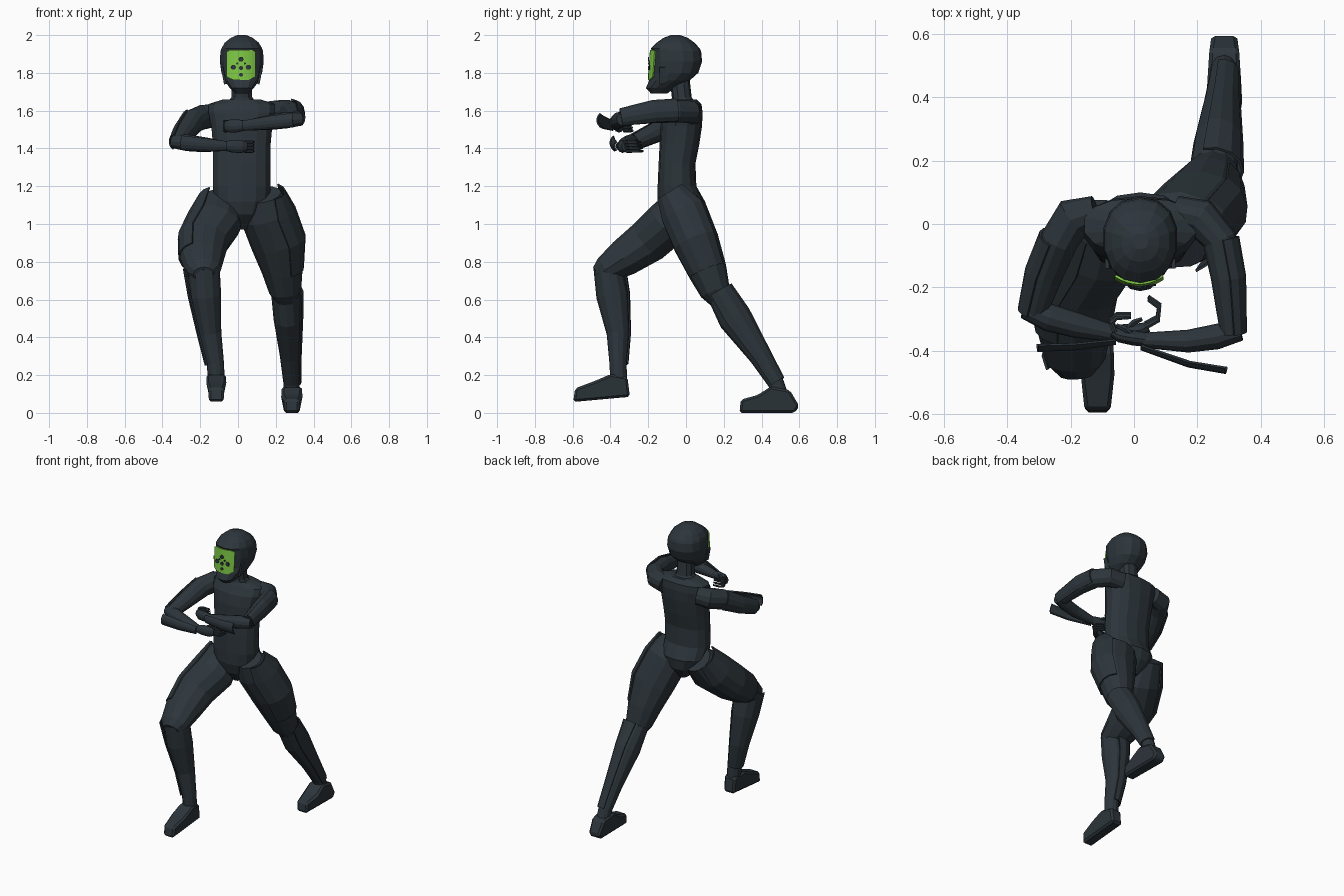
import bpy, bmesh, math
from mathutils import Vector


def mat(name, rgb):
    m = bpy.data.materials.new(name)
    m.diffuse_color = (*rgb, 1)
    return m


SLATE = mat("dark slate", (0.026, 0.036, 0.044))
GREEN = mat("visor green", (0.21, 0.58, 0.06))


def finish(name, bm, material, thick=0):
    bmesh.ops.recalc_face_normals(bm, faces=bm.faces)
    me = bpy.data.meshes.new(name)
    bm.to_mesh(me)
    bm.free()
    me.materials.append(material)
    ob = bpy.data.objects.new(name, me)
    bpy.context.collection.objects.link(ob)
    if thick:
        s = ob.modifiers.new("thickness", 'SOLIDIFY')
        s.thickness = thick
        s.offset = 0
    return ob


def skin(name, rings, closed=True, thick=0):
    """Bridge rings of points; closed tubes get end caps, open ones become plates."""
    bm = bmesh.new()
    vs = [[bm.verts.new(p) for p in r] for r in rings]
    n = len(rings[0])
    for a, b in zip(vs, vs[1:]):
        for i in range(n if closed else n - 1):
            j = (i + 1) % n
            bm.faces.new((a[i], a[j], b[j], b[i]))
    if closed:
        bm.faces.new(vs[0])
        bm.faces.new(vs[-1])
    return finish(name, bm, SLATE, thick)


def rings_along(path, ref, angles, scale=(1,)):
    """Elliptic rings (x, y, z, radius along ref, radius across) following a path."""
    pts = [Vector(p[:3]) for p in path]
    out = []
    for i, p in enumerate(path):
        t = (pts[min(i + 1, len(pts) - 1)] - pts[max(i - 1, 0)]).normalized()
        u = (ref - t * ref.dot(t)).normalized()
        v = t.cross(u)
        s = scale[min(i, len(scale) - 1)]
        out.append([pts[i] + u * p[3] * s * math.cos(a) + v * p[4] * s * math.sin(a)
                    for a in angles])
    return out


X, Z = Vector((1, 0, 0)), Vector((0, 0, 1))
FULL = [2 * math.pi * i / 12 for i in range(12)]


def arc(a, b, n=6):
    return [math.radians(a + (b - a) * i / (n - 1)) for i in range(n)]


def limb(name, path, ref):
    return skin(name, rings_along(path, ref, FULL))


def guard(name, path, ref, span, scale):
    return skin(name, rings_along(path, ref, arc(*span), scale), False, 0.008)


def stack(name, rows, cx, n=14, power=0.85):
    """Horizontal rings (z, front y, back y, half width)."""
    def sp(c):
        return math.copysign(abs(c) ** power, c)
    rings = []
    for z, f, b, w in rows:
        rings.append([(cx + w * sp(math.cos(2 * math.pi * (i + .5) / n)),
                       (f + b) / 2 + (b - f) / 2 * sp(math.sin(2 * math.pi * (i + .5) / n)), z)
                      for i in range(n)])
    return skin(name, rings)


# torso, neck and helmet
stack("torso", [(0.97, -0.06, 0.03, 0.03), (1.05, -0.13, 0.09, 0.11), (1.12, -0.15, 0.1, 0.15),
                (1.2, -0.15, 0.055, 0.156), (1.32, -0.145, 0.05, 0.155), (1.42, -0.14, 0.07, 0.156),
                (1.52, -0.135, 0.085, 0.165), (1.59, -0.12, 0.088, 0.18), (1.635, -0.09, 0.082, 0.18),
                (1.66, -0.07, 0.055, 0.1)], 0.02)
stack("neck", [(1.63, -0.08, 0.06, 0.09), (1.67, -0.075, 0.03, 0.058), (1.76, -0.085, 0.02, 0.052)], 0.02, 10)
stack("helmet", [(1.69, -0.185, -0.1, 0.035), (1.72, -0.212, -0.06, 0.065), (1.76, -0.195, 0.02, 0.095),
                 (1.80, -0.18, 0.065, 0.11), (1.86, -0.18, 0.085, 0.119), (1.915, -0.18, 0.08, 0.115),
                 (1.93, -0.186, 0.072, 0.11), (1.96, -0.155, 0.045, 0.092), (1.985, -0.12, 0.01, 0.06),
                 (2.0, -0.08, -0.03, 0.025)], 0.02, 14, 0.88)

# curved visor and its painted dots
VX = 0.016


def visor_y(x):
    return -0.193 + 4.2 * (x - VX) ** 2


bm = bmesh.new()
cols = []
for i in range(9):
    d = -0.075 + 0.15 * i / 8
    cut = 0.01 if i in (0, 8) else 0
    low = 1.762 + cut + (0.008 if abs(d) > 0.05 else 0)
    cols.append([bm.verts.new((VX + d, visor_y(VX + d) - 0.004, low)),
                 bm.verts.new((VX + d, visor_y(VX + d) + 0.006, 1.922 - cut))])
for a, b in zip(cols, cols[1:]):
    bm.faces.new((a[0], b[0], b[1], a[1]))
finish("visor", bm, GREEN, 0.008)
for k, (x, z, r) in enumerate([(0.016, 1.872, 0.014), (-0.024, 1.83, 0.015), (0.055, 1.83, 0.015),
                               (0.016, 1.826, 0.012), (0.016, 1.79, 0.011), (-0.004, 1.85, 0.006),
                               (0.036, 1.85, 0.006)]):
    bm = bmesh.new()
    bm.faces.new([bm.verts.new((x + r * math.cos(a), visor_y(x) - 0.006, z + r * math.sin(a)))
                  for a in [math.pi / 3 * i for i in range(6)]])
    finish(f"visor_dot_{k}", bm, SLATE, 0.006)

# helmet side tabs
for s in (-1, 1):
    bm = bmesh.new()
    bm.faces.new([bm.verts.new((0.02 + s * (0.105 if z > 1.8 else 0.088), y, z)) for y, z in
                  [(-0.14, 1.83), (-0.11, 1.83), (-0.1, 1.75), (-0.14, 1.74)]])
    finish("helmet_tab", bm, SLATE, 0.012)

# legs: paths from hip to ankle
thigh_back = [(0.13, -0.075, 1.155, 0.1, 0.075), (0.15, -0.01, 1.06, 0.145, 0.125),
              (0.21, 0.055, 0.9, 0.143, 0.122), (0.235, 0.115, 0.75, 0.108, 0.103),
              (0.25, 0.155, 0.64, 0.085, 0.08), (0.252, 0.175, 0.59, 0.055, 0.05)]
shin_back = [(0.25, 0.17, 0.64, 0.075, 0.065), (0.262, 0.255, 0.5, 0.074, 0.085),
             (0.275, 0.39, 0.3, 0.053, 0.056), (0.283, 0.475, 0.16, 0.043, 0.043),
             (0.285, 0.51, 0.06, 0.043, 0.043)]
thigh_front = [(-0.09, 0.01, 1.12, 0.1, 0.09), (-0.12, -0.09, 1.01, 0.143, 0.125),
               (-0.18, -0.2, 0.91, 0.133, 0.118), (-0.19, -0.33, 0.82, 0.118, 0.1),
               (-0.185, -0.43, 0.755, 0.095, 0.072), (-0.182, -0.475, 0.735, 0.055, 0.04)]
shin_front = [(-0.182, -0.415, 0.77, 0.085, 0.075), (-0.172, -0.39, 0.62, 0.083, 0.085),
              (-0.148, -0.36, 0.42, 0.06, 0.06), (-0.12, -0.36, 0.26, 0.046, 0.045),
              (-0.112, -0.355, 0.14, 0.043, 0.045)]
for tag, thigh, shin, calf_span in [("back", thigh_back, shin_back, (250, 390)),
                                    ("front", thigh_front, shin_front, (150, 290))]:
    limb(f"{tag}_thigh", thigh, X)
    limb(f"{tag}_shin", shin, X)
    guard(f"{tag}_calf_guard", shin[:4], X, calf_span, (1.25, 1.08, 1.1, 1.15))
# outer thigh plates rise above the hips
guard("back_thigh_guard", [(0.155, -0.085, 1.175, 0.095, 0.085)] + thigh_back[1:4], X, (-55, 65), (1, 1.06, 1.05, 1.04))
guard("front_thigh_guard", [(-0.11, 0.005, 1.14, 0.095, 0.095)] + thigh_front[1:4], X, (115, 235), (1, 1.06, 1.05, 1.04))


# boots: side profile extruded and bevelled, narrower at both ends
def boot(name, cx, profile):
    bm = bmesh.new()
    ys = [p[0] for p in profile]
    mid, half = (min(ys) + max(ys)) / 2, (max(ys) - min(ys)) / 2
    sides = []
    for s in (-1, 1):
        sides.append([bm.verts.new((cx + s * (0.055 - 0.016 * abs((y - mid) / half) ** 2), y, z)) for y, z in profile])
        bm.faces.new(sides[-1])
    n = len(profile)
    for i in range(n):
        j = (i + 1) % n
        bm.faces.new((sides[0][i], sides[0][j], sides[1][j], sides[1][i]))
    bmesh.ops.recalc_face_normals(bm, faces=bm.faces)
    bmesh.ops.bevel(bm, geom=bm.edges[:], offset=0.012, segments=1, affect='EDGES')
    finish(name, bm, SLATE)


boot("front_boot", -0.115, [(-0.597, 0.058), (-0.587, 0.13), (-0.48, 0.17), (-0.4, 0.205), (-0.31, 0.19), (-0.297, 0.085)])
boot("back_boot", 0.285, [(0.283, 0.0), (0.29, 0.07), (0.38, 0.095), (0.45, 0.14), (0.55, 0.12), (0.6, 0.035), (0.575, 0.0)])

# arms: shoulder to elbow, elbow to wrist
arms = {
    "right": ([(-0.12, 0.04, 1.575, 0.06, 0.05), (-0.19, 0.02, 1.565, 0.066, 0.066),
               (-0.235, -0.05, 1.545, 0.066, 0.06), (-0.28, -0.16, 1.485, 0.054, 0.055),
               (-0.315, -0.28, 1.43, 0.04, 0.04)],
              [(-0.345, -0.265, 1.437, 0.034, 0.034), (-0.27, -0.295, 1.43, 0.044, 0.044),
               (-0.18, -0.32, 1.42, 0.04, 0.04), (-0.06, -0.347, 1.412, 0.025, 0.026)],
              (20, 140), (35, 145)),
    "left": ([(0.13, 0.04, 1.585, 0.06, 0.05), (0.21, 0.02, 1.595, 0.06, 0.062),
              (0.27, -0.05, 1.597, 0.06, 0.055), (0.293, -0.17, 1.59, 0.056, 0.05),
              (0.308, -0.345, 1.56, 0.04, 0.036)],
             [(0.335, -0.335, 1.555, 0.034, 0.034), (0.26, -0.356, 1.55, 0.043, 0.04),
              (0.17, -0.37, 1.538, 0.04, 0.036), (0.03, -0.367, 1.52, 0.026, 0.024)],
             (220, 350), (215, 325))}
for tag, (upper, fore, up_span, fore_span) in arms.items():
    limb(f"{tag}_upper_arm", upper, Z)
    limb(f"{tag}_forearm", fore, Z)
    guard(f"{tag}_upper_arm_guard", upper[2:], Z, up_span, (1.08, 1.15, 1.25))
    # forearm plate flares away from the elbow
    side, flare = (-1, (0.062, 0.036, 0.002)) if tag == "right" else (1, (0.075, 0.045, 0.002))
    shifted = [(x + side * e, y - d, z, a, b) for (x, y, z, a, b), d, e in
               zip(fore[1:], flare, (0.035, 0.01, 0))]
    guard(f"{tag}_forearm_guard", shifted, Z, fore_span, (1.0, 1.0, 1.15))

# hands: palm plus four thin curled fingers and a thumb
palms = {
    "right": [(-0.075, -0.345, 1.412, 0.022, 0.022), (-0.03, -0.34, 1.412, 0.034, 0.024),
              (0.02, -0.335, 1.41, 0.034, 0.022), (0.045, -0.325, 1.41, 0.024, 0.016)],
    "left": [(0.045, -0.366, 1.522, 0.024, 0.022), (0.0, -0.36, 1.52, 0.034, 0.024),
             (-0.045, -0.352, 1.518, 0.034, 0.022), (-0.068, -0.34, 1.518, 0.024, 0.016)]}
curls = {"right": [(0.035, -0.327), (0.075, -0.305), (0.08, -0.265), (0.045, -0.24)],
         "left": [(-0.06, -0.342), (-0.072, -0.315), (-0.055, -0.297), (-0.01, -0.295)]}
for tag in palms:
    limb(f"{tag}_palm", palms[tag], Z)
    zc = palms[tag][2][2]
    for k in range(4):
        path = [(x, y + 0.004 * k, zc + 0.024 - 0.016 * k, r, r)
                for (x, y), r in zip(curls[tag], (0.009, 0.009, 0.008, 0.006))]
        skin(f"{tag}_finger_{k}", rings_along(path, Z, FULL[::2]))
    x, y = palms[tag][1][:2]
    d = 1 if tag == "right" else -1
    skin(f"{tag}_thumb", rings_along([(x, y, zc + 0.015, 0.011, 0.011), (x + d * 0.03, y + 0.03, zc + 0.025, 0.01, 0.01),
                                      (x + d * 0.055, y + 0.04, zc + 0.02, 0.007, 0.007)], Z, FULL[::2]))
